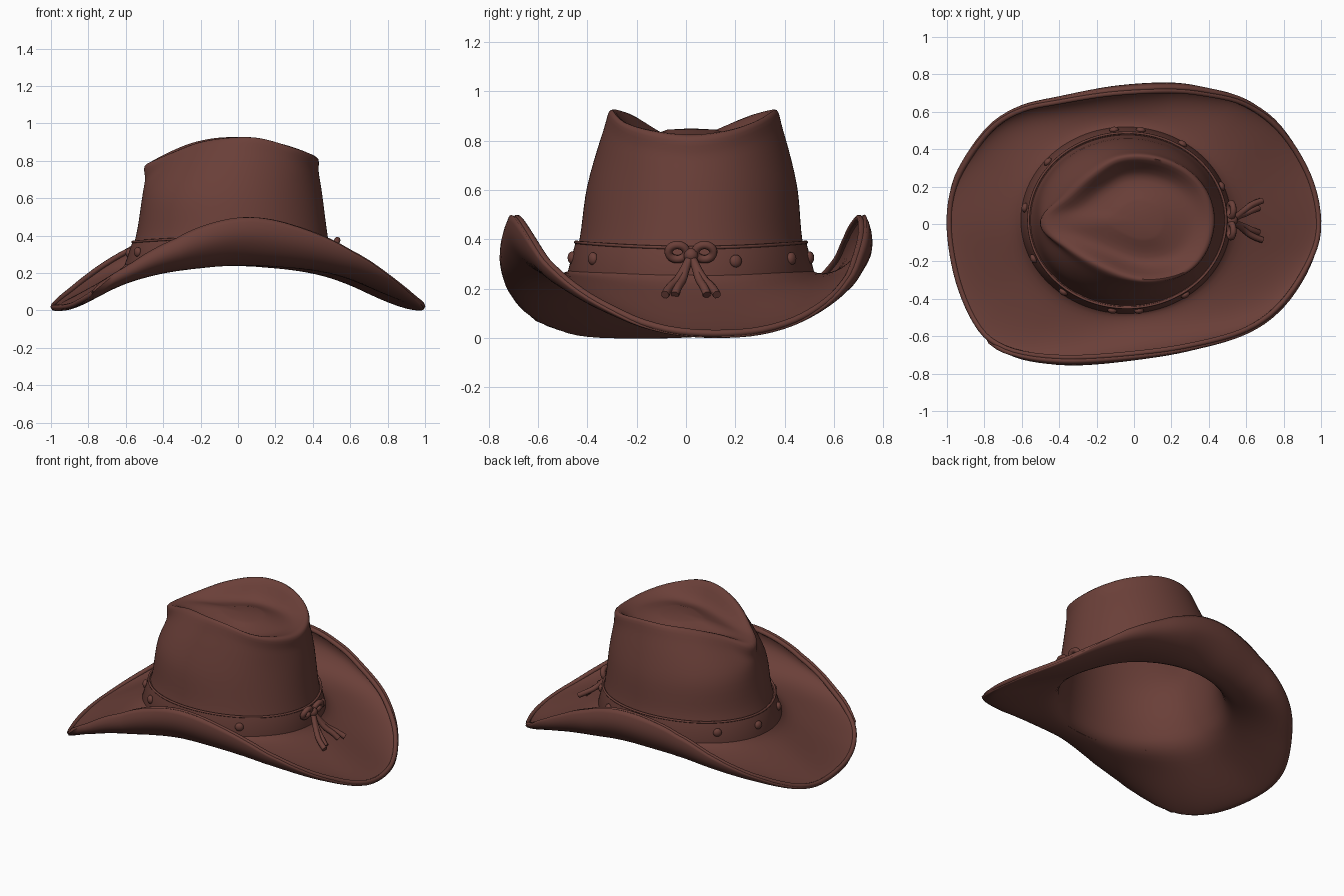
import bpy, bmesh, math
from mathutils import Vector

if "Cube" in bpy.data.objects:
    bpy.data.objects.remove(bpy.data.objects["Cube"])

N = 128
TAU = 2 * math.pi
felt = bpy.data.materials.new("brown_felt")
felt.diffuse_color = (0.145, 0.05, 0.04, 1)
felt.use_nodes = True
felt.node_tree.nodes["Principled BSDF"].inputs["Base Color"].default_value = felt.diffuse_color


def catmull(a, b, c, d, u):
    return 0.5 * (2 * b + (c - a) * u + (2 * a - 5 * b + 4 * c - d) * u * u
                  + (3 * b - a - 3 * c + d) * u ** 3)


def closed_ring(points, center):
    """Sample a smooth closed outline at N even angles about a center."""
    pts = [Vector(p).to_3d() for p in points]
    pts.sort(key=lambda p: math.atan2(p.y - center[1], p.x - center[0]) % TAU)
    ang = [math.atan2(p.y - center[1], p.x - center[0]) % TAU for p in pts]
    n, out = len(pts), []
    for k in range(N):
        t = TAU * k / N
        i = max([j for j in range(n) if ang[j] <= t], default=-1)
        a0 = ang[i] if i >= 0 else ang[-1] - TAU
        a1 = ang[i + 1] if i + 1 < n else ang[0] + TAU
        u = (t - a0) / (a1 - a0)
        out.append(catmull(*[pts[(i + j) % n] for j in (-1, 0, 1, 2)], u))
    return out


def ellipse(cx, cy, a, b, z):
    ring = []
    for k in range(N):
        t = TAU * k / N
        x, y = cx + a * math.cos(t), cy + b * math.sin(t)
        ring.append(Vector((x, y, .258 - .07 * x * x if z is None else z)))
    return ring


def finish(ob, angle=40):
    if not ob.data.materials:
        ob.data.materials.append(felt)
    bpy.ops.object.select_all(action='DESELECT')
    ob.select_set(True)
    bpy.context.view_layer.objects.active = ob
    if ob.type == 'CURVE':
        bpy.ops.object.convert(target='MESH')
    bpy.ops.object.shade_smooth_by_angle(angle=math.radians(angle))
    return bpy.context.view_layer.objects.active


def loft(name, rings, cap=None):
    bm = bmesh.new()
    rows = [[bm.verts.new(p) for p in r] for r in rings]
    if cap is not None:
        c = bm.verts.new(cap)
        for i in range(N):
            bm.faces.new((c, rows[0][i], rows[0][(i + 1) % N]))
    for r, s in zip(rows, rows[1:]):
        for i in range(N):
            j = (i + 1) % N
            bm.faces.new((r[i], s[i], s[j], r[j]))
    me = bpy.data.meshes.new(name)
    bm.to_mesh(me)
    bm.free()
    ob = bpy.data.objects.new(name, me)
    bpy.context.collection.objects.link(ob)
    return ob


def tube(name, pts, radius, cyclic=False, smooth=True):
    cu = bpy.data.curves.new(name, 'CURVE')
    cu.dimensions = '3D'
    cu.bevel_depth = radius
    cu.bevel_resolution = 2
    sp = cu.splines.new('NURBS' if smooth else 'POLY')
    sp.points.add(len(pts) - 1)
    for q, p in zip(sp.points, pts):
        q.co = (*p, 1)
    sp.use_cyclic_u = cyclic
    if smooth:
        sp.order_u = 3
        sp.use_endpoint_u = not cyclic
        sp.resolution_u = 6
    cu.use_fill_caps = True
    ob = bpy.data.objects.new(name, cu)
    bpy.context.collection.objects.link(ob)
    return finish(ob, 60)


# Crown key rings: teardrop ridge, dented floor, shoulder, sides, base
ridge = closed_ring([(.42, .02, .82), (.38, .17, .84), (.27, .285, .88), (.1, .35, .92),
                     (-.08, .345, .925), (-.23, .255, .90), (-.36, .14, .85), (-.475, .045, .79),
                     (-.475, -.035, .79), (-.36, -.12, .84), (-.2, -.21, .90), (-.03, -.28, .925),
                     (.12, -.295, .92), (.28, -.25, .875), (.38, -.14, .84)], (0, .02))
mid = ellipse(-.03, .025, .48, .425, .62)
shoulder = [(r * .6 + m * .4).xy.to_3d() + Vector((0, 0, r.z - .085)) for r, m in zip(ridge, mid)]
dent_c = Vector((.03, .02, 0))


def dent(scale, z):
    return [(dent_c + (r - dent_c) * scale).xy.to_3d() + Vector((0, 0, z)) for r in ridge]


base = ellipse(-.045, .02, .552, .49, None)
keys = [dent(.3, .845), dent(.7, .815), ridge, shoulder, mid,
        ellipse(-.033, .02, .512, .452, .4), base]
rows = []
for k in range(len(keys) - 1):
    quad = [keys[max(k - 1, 0)], keys[k], keys[k + 1], keys[min(k + 2, len(keys) - 1)]]
    for s in range(5):
        rows.append([catmull(*[q[i] for q in quad], s / 5) for i in range(N)])
rows.append(base)
corner = len(rows) - 1

# Brim: sweeps down at both ends, curls up along both sides, slightly twisted
outline = closed_ring([(1, 0), (.95, .25), (.8, .5), (.6, .665), (.4, .73), (.2, .76), (-.1, .74),
                       (-.4, .68), (-.6, .63), (-.76, .53), (-.9, .35), (-.98, .18), (-1, -.03),
                       (-.955, -.3), (-.86, -.53), (-.75, -.66), (-.58, -.735), (-.33, -.762),
                       (0, -.73), (.3, -.675), (.6, -.58), (.8, -.43), (.95, -.2)], (-.045, .02))
ROWS = 18
for k in range(1, ROWS + 1):
    v = k / ROWS
    r = 1 - (1 - v) ** 1.8
    ring = []
    for b, e in zip(base, outline):
        p = b.lerp(e * .987, r)
        ex, ey = abs(e.x), abs(e.y) / .76
        w = min(1, ey * ey)
        twist = e.x * e.y / .76
        edge_z = .017 + .482 * max(0, 1 - ex ** 1.8)
        edge_z = max(.022, edge_z - twist * (.15 if twist > 0 else .04))
        sag = .05 * 2 * ex * ey / (ex * ex + ey * ey)
        p.z = b.z + (edge_z - b.z) * ((1 - w) * r + w * v ** 1.9) - sag * math.sin(math.pi * v)
        p.y *= 1 - .05 * w ** 3 * (max(0, v - .7) / .3) ** 2
        ring.append(p)
    rows.append(ring)
# Even out the rim height around the brim
for ring in rows[corner + 1:]:
    for _ in range(12):
        zs = [p.z for p in ring]
        for i, p in enumerate(ring):
            p.z = (zs[i - 1] + 2 * zs[i] + zs[(i + 1) % N]) / 4

# Soften the bend between crown and brim
for _ in range(4):
    new = {j: [(a + b * 2 + c) / 4 for a, b, c in zip(rows[j - 1], rows[j], rows[j + 1])]
           for j in range(corner - 1, corner + 3)}
    for j, ring in new.items():
        rows[j] = ring
hat = loft("hat_body", rows, cap=(.03, .02, .85))
mod = hat.modifiers.new("thickness", 'SOLIDIFY')
mod.thickness = .024
mod.offset = -1
finish(hat, 50)

# Rolled edge of the brim
tube("brim_edge", [p - Vector((0, 0, .006)) for p in rows[-1]], .0145, True, False)

# Hat band with a cord along its top
band_top = [Vector((p.x, p.y, .366 + .022 * math.sin(TAU * i / N) ** 2))
            for i, p in enumerate(ellipse(-.036, .02, .528, .468, 0))]
band_low = [p + Vector((0, 0, .014)) for p in ellipse(-.043, .02, .562, .499, None)]
inner = ellipse(-.033, .02, .50, .44, .37)
foot = [p - Vector((0, 0, .012)) for p in ellipse(-.043, .02, .557, .494, None)]
finish(loft("hat_band", [inner, band_top, band_low, foot]))
tube("band_cord", band_top, .007, True, False)

# Studs around the band
for n, deg in enumerate((22, 57, 82, 97, 140, 172, 205, 232, 262, 277, 305)):
    t = math.radians(deg)
    p = Vector((-.040 + .548 * math.cos(t), .02 + .486 * math.sin(t),
                .303 + .022 * abs(math.sin(t))))
    bpy.ops.mesh.primitive_uv_sphere_add(segments=12, ring_count=8, radius=.026, location=p,
                                         rotation=(0, 0, math.atan2(math.sin(t) / .49, math.cos(t) / .55)))
    ob = bpy.context.object
    ob.name = f"band_stud_{n + 1}"
    ob.scale.x = .7
    finish(ob)

# Bow: knot, two loops and four loose ends
bpy.ops.mesh.primitive_uv_sphere_add(segments=14, ring_count=8, radius=.03, location=(.525, .02, .335))
bpy.context.object.name = "bow_knot"
finish(bpy.context.object)
for label, s in (("left", -1), ("right", 1)):
    loop = [(.52 + .012 * math.sin(TAU * i / 10), .02 + s * (.055 + .038 * math.cos(TAU * i / 10)),
             .348 + .03 * math.sin(TAU * i / 10)) for i in range(10)]
    tube(f"bow_loop_{label}", loop, .017, True)
    for n, (x, y) in enumerate(((.685, .105), (.665, .065))):
        tube(f"bow_end_{label}_{n + 1}",
             [(.525, .02, .335), (.55, .02 + s * .02, .29), (.59, .02 + s * y * .5, .235),
              (.635, .02 + s * y * .85, .205), (x, .02 + s * y, .175)], .017)
